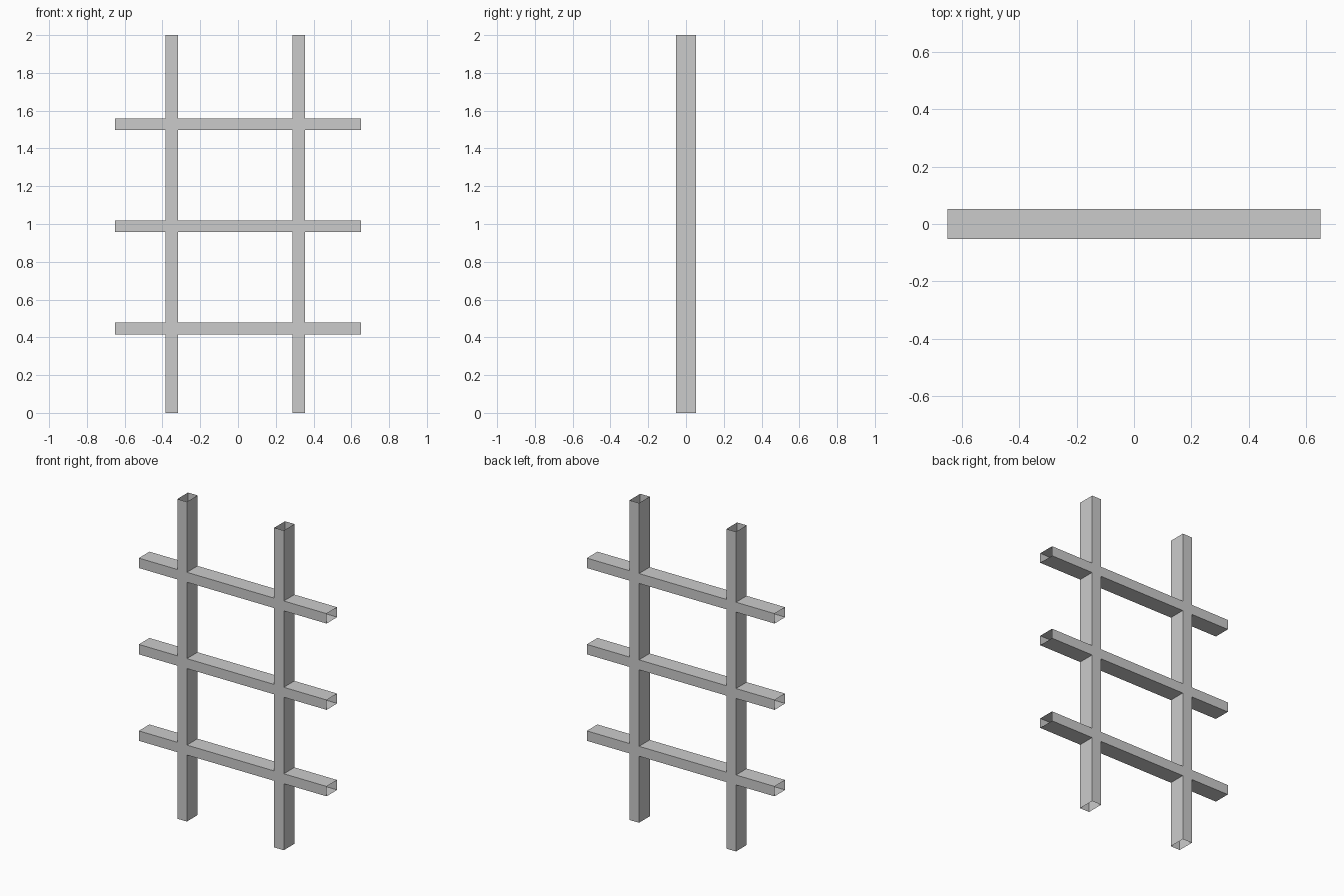
import bpy
import bmesh
from mathutils import Vector

if "Cube" in bpy.data.objects:
    bpy.data.objects.remove(bpy.data.objects["Cube"])

HALF_DEPTH = 0.053


def open_tube(name, lo, hi, axis):
    """Thin rectangular tube between two corners, open at both ends of the axis."""
    lo, hi = Vector(lo), Vector(hi)
    bm = bmesh.new()
    bmesh.ops.create_cube(bm, size=1)
    for v in bm.verts:
        v.co = Vector([lo[i] + (v.co[i] + 0.5) * (hi[i] - lo[i]) for i in range(3)])
    bm.normal_update()
    caps = [f for f in bm.faces if abs(f.normal[axis]) > 0.9]
    bmesh.ops.delete(bm, geom=caps, context='FACES_ONLY')
    mesh = bpy.data.meshes.new(name)
    bm.to_mesh(mesh)
    bm.free()
    obj = bpy.data.objects.new(name, mesh)
    bpy.context.collection.objects.link(obj)
    return obj


# Upright posts, open at top and bottom
for name, x in (("left_post", -0.35), ("right_post", 0.321)):
    open_tube(name, (x - 0.033, -HALF_DEPTH, 0), (x + 0.033, HALF_DEPTH, 2), 2)

# Cross rails, a hair shallower than the posts so the faces do not coincide
d = HALF_DEPTH - 0.0005
for name, z in (("lower_rail", 0.447), ("middle_rail", 0.988), ("upper_rail", 1.528)):
    open_tube(name, (-0.65, -d, z - 0.031), (0.65, d, z + 0.031), 0)
